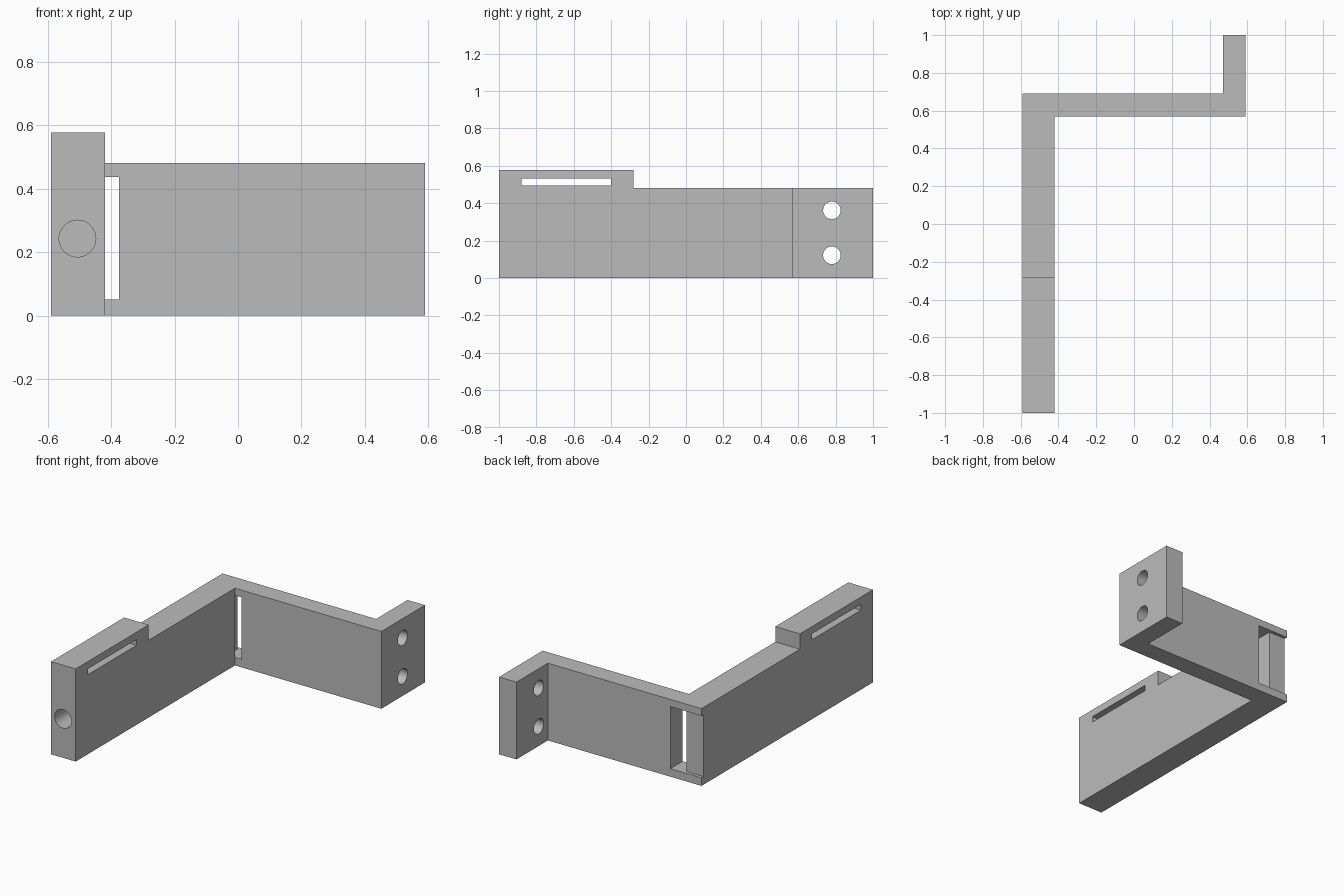
import bpy
import bmesh
from mathutils import Matrix, Vector

cube = bpy.data.objects.get("Cube")
if cube:
    bpy.data.objects.remove(cube, do_unlink=True)

grey = bpy.data.materials.new("plain_grey")
grey.use_nodes = True
grey.diffuse_color = (0.5, 0.5, 0.5, 1)
grey.node_tree.nodes["Principled BSDF"].inputs["Base Color"].default_value = (0.5, 0.5, 0.5, 1)


def make(name, bm):
    bmesh.ops.recalc_face_normals(bm, faces=bm.faces)
    mesh = bpy.data.meshes.new(name)
    bm.to_mesh(mesh)
    bm.free()
    mesh.materials.append(grey)
    obj = bpy.data.objects.new(name, mesh)
    bpy.context.collection.objects.link(obj)
    return obj


def prism(name, outline, height):
    """Extrude a plan outline upward from the floor."""
    bm = bmesh.new()
    face = bm.faces.new([bm.verts.new((x, y, 0)) for x, y in outline])
    top = bmesh.ops.extrude_face_region(bm, geom=[face])["geom"]
    verts = [v for v in top if isinstance(v, bmesh.types.BMVert)]
    bmesh.ops.translate(bm, verts=verts, vec=(0, 0, height))
    return make(name, bm)


def box(name, low, high):
    low, high = Vector(low), Vector(high)
    bm = bmesh.new()
    bmesh.ops.create_cube(bm, size=1, matrix=Matrix.Translation((low + high) / 2)
                          @ Matrix.Diagonal((*(high - low), 1)))
    return make(name, bm)


def rod(name, centre, radius, length, axis):
    bm = bmesh.new()
    turn = Matrix.Rotation(1.5707963, 4, axis)
    bmesh.ops.create_cone(bm, cap_ends=True, segments=48, radius1=radius, radius2=radius,
                          depth=length, matrix=Matrix.Translation(centre) @ turn)
    return make(name, bm)


def combine(target, tool, operation):
    mod = target.modifiers.new(tool.name, "BOOLEAN")
    mod.object, mod.operation, mod.solver = tool, operation, "EXACT"
    bpy.context.view_layer.objects.active = target
    bpy.ops.object.modifier_apply(modifier=mod.name)
    bpy.data.objects.remove(tool, do_unlink=True)


# Cranked bracket: long arm, cross wall and mounting flange
LEFT, RIGHT = -0.59, 0.59
ARM, FLANGE = -0.42, 0.47
WALL, BACK = 0.57, 0.69
bracket = prism("bracket", [(LEFT, -1), (ARM, -1), (ARM, WALL), (RIGHT, WALL),
                            (RIGHT, 1), (FLANGE, 1), (FLANGE, BACK), (LEFT, BACK)], 0.482)

# Raised front end of the arm
combine(bracket, box("raised_end", (LEFT, -1, 0.3), (ARM, -0.28, 0.578)), "UNION")

# Strap slot through the wall, and shallow recess round the corner
cutters = [
    box("strap_slot", (-0.472, WALL, 0.05), (-0.375, 0.8, 0.437)),
    box("strap_recess", (-0.7, 0.67, 0.05), (-0.4, 0.8, 0.437)),
    box("sight_slot", (-0.7, -0.88, 0.496), (-0.3, -0.4, 0.532)),
    rod("front_bore", (-0.507, -0.69, 0.243), 0.058, 0.82, "X"),
]
# Flange screw holes
for z in (0.122, 0.362):
    cutters.append(rod("screw_hole", (0.53, 0.78, z), 0.047, 0.4, "Y"))
for cutter in cutters:
    combine(bracket, cutter, "DIFFERENCE")

bpy.ops.object.select_all(action="DESELECT")
bracket.select_set(True)
bpy.context.view_layer.objects.active = bracket
bpy.ops.object.shade_smooth_by_angle(angle=0.5)
